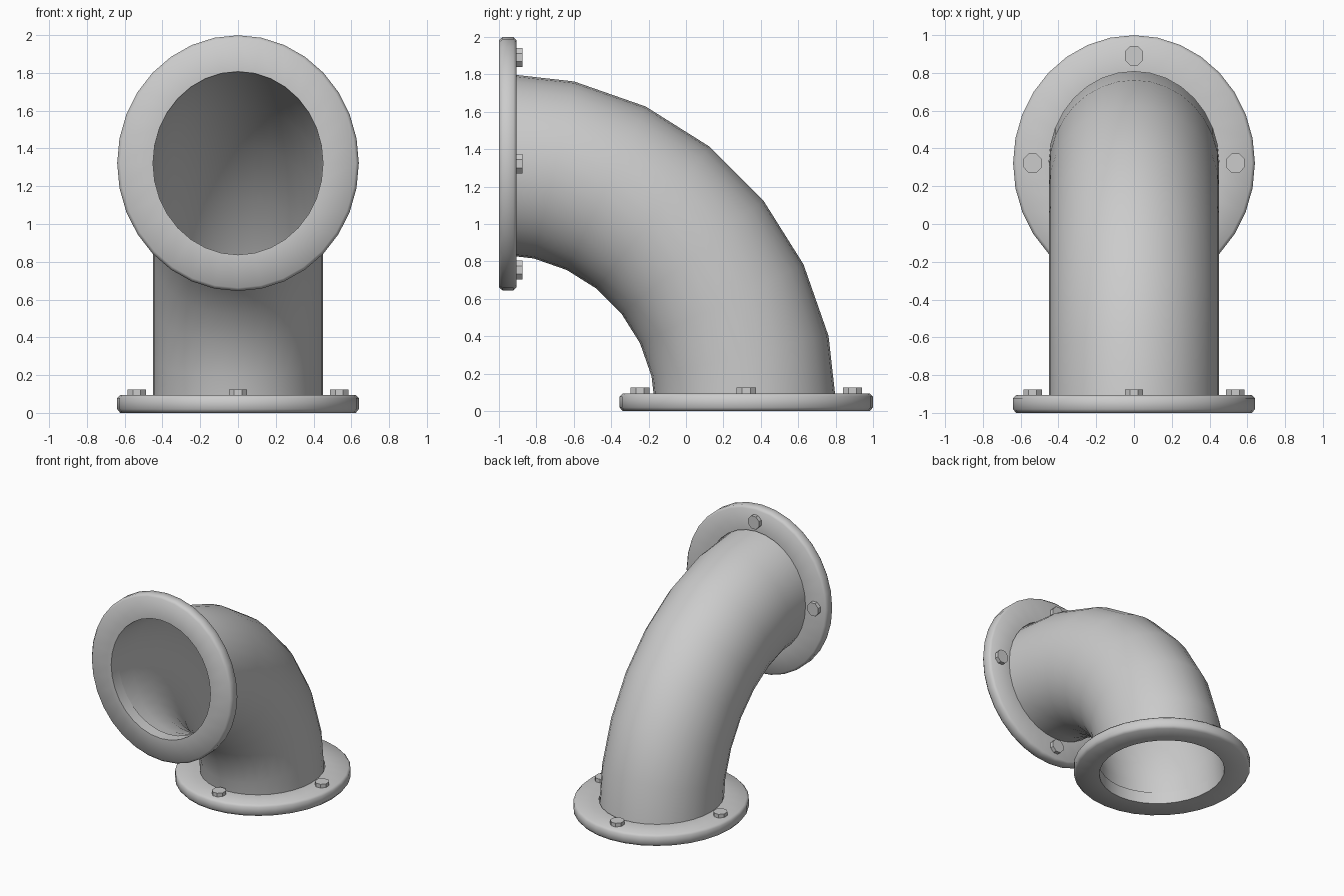
import bpy, bmesh, math
from mathutils import Matrix, Vector

old = bpy.data.objects.get("Cube")
if old:
    bpy.data.objects.remove(old, do_unlink=True)

SIDES, BENDS = 32, 7
CENTRE = 1.322             # distance from bend axis to pipe centre line
SQUASH = 0.945             # flange width against its depth

grey = bpy.data.materials.new("light_grey")
grey.use_nodes = True
grey.diffuse_color = (0.6, 0.6, 0.6, 1)
grey.node_tree.nodes["Principled BSDF"].inputs["Base Color"].default_value = (0.6, 0.6, 0.6, 1)


def make(name, bm, matrix, smooth=None):
    bm.transform(matrix)
    mesh = bpy.data.meshes.new(name)
    bm.to_mesh(mesh)
    bm.free()
    mesh.materials.append(grey)
    ob = bpy.data.objects.new(name, mesh)
    bpy.context.collection.objects.link(ob)
    if smooth:
        bpy.ops.object.select_all(action='DESELECT')
        ob.select_set(True)
        bpy.context.view_layer.objects.active = ob
        bpy.ops.object.shade_smooth_by_angle(angle=math.radians(smooth))
    return ob


def loft(rings, closed=False):
    """Skin a list of rings of points with quads."""
    bm = bmesh.new()
    loops = [[bm.verts.new(p) for p in ring] for ring in rings]
    pairs = list(zip(loops, loops[1:]))
    if closed:
        pairs.append((loops[-1], loops[0]))
    for a, b in pairs:
        for i in range(len(a)):
            j = (i + 1) % len(a)
            bm.faces.new((a[i], a[j], b[j], b[i]))
    bmesh.ops.recalc_face_normals(bm, faces=bm.faces)
    return bm


def ellipse(rx, ry, z=0):
    return [Vector((rx * math.cos(t), ry * math.sin(t), z))
            for t in (math.tau * i / SIDES for i in range(SIDES))]


# Base frame sits under the upright end; the front frame swaps height and depth
base = Matrix.Translation((0, CENTRE - 1, 0))
swap = Matrix(((1, 0, 0, 0), (0, 0, 1, -1), (0, 1, 0, 0), (0, 0, 0, 1)))
front = swap @ Matrix.Translation((0, CENTRE, 0))

# Curved pipe: a thin-walled quarter bend
rings = []
for k in range(BENDS + 1):
    turn = Matrix.Rotation(math.pi / 2 * k / BENDS, 4, 'X')
    rings.append([turn @ (p + Vector((0, CENTRE, 0))) for p in ellipse(0.45, 0.485)])
make("elbow_pipe", loft(rings), Matrix.Translation((0, -1, 0)), 60)

for label, frame in (("base", base), ("front", front)):
    # Flange ring with chamfered rim
    profile = [(0.66, 0), (0.677, 0.02), (0.677, 0.078), (0.66, 0.095)]
    hoops = [ellipse(0.45, 0.485, 0)]
    hoops += [ellipse(r * SQUASH, r, z) for r, z in profile]
    hoops.append(ellipse(0.45, 0.485, 0.095))
    bm = loft(hoops, closed=True)
    bm.transform(frame)
    bmesh.ops.recalc_face_normals(bm, faces=bm.faces)
    make(label + "_flange", bm, Matrix(), 60)

    # Four octagonal bolts
    for n in range(4):
        a = math.pi / 2 * n
        bm = bmesh.new()
        bmesh.ops.create_cone(bm, cap_ends=True, segments=8, radius1=0.056,
                              radius2=0.056, depth=0.123,
                              matrix=Matrix.Rotation(math.pi / 8, 4, 'Z'))
        place = Matrix.Translation((0.568 * SQUASH * math.cos(a), 0.568 * math.sin(a), 0.0635))
        bm.transform(frame @ place @ Matrix.Diagonal((SQUASH, 1, 1, 1)))
        bmesh.ops.recalc_face_normals(bm, faces=bm.faces)
        make(f"{label}_bolt_{n + 1}", bm, Matrix())
